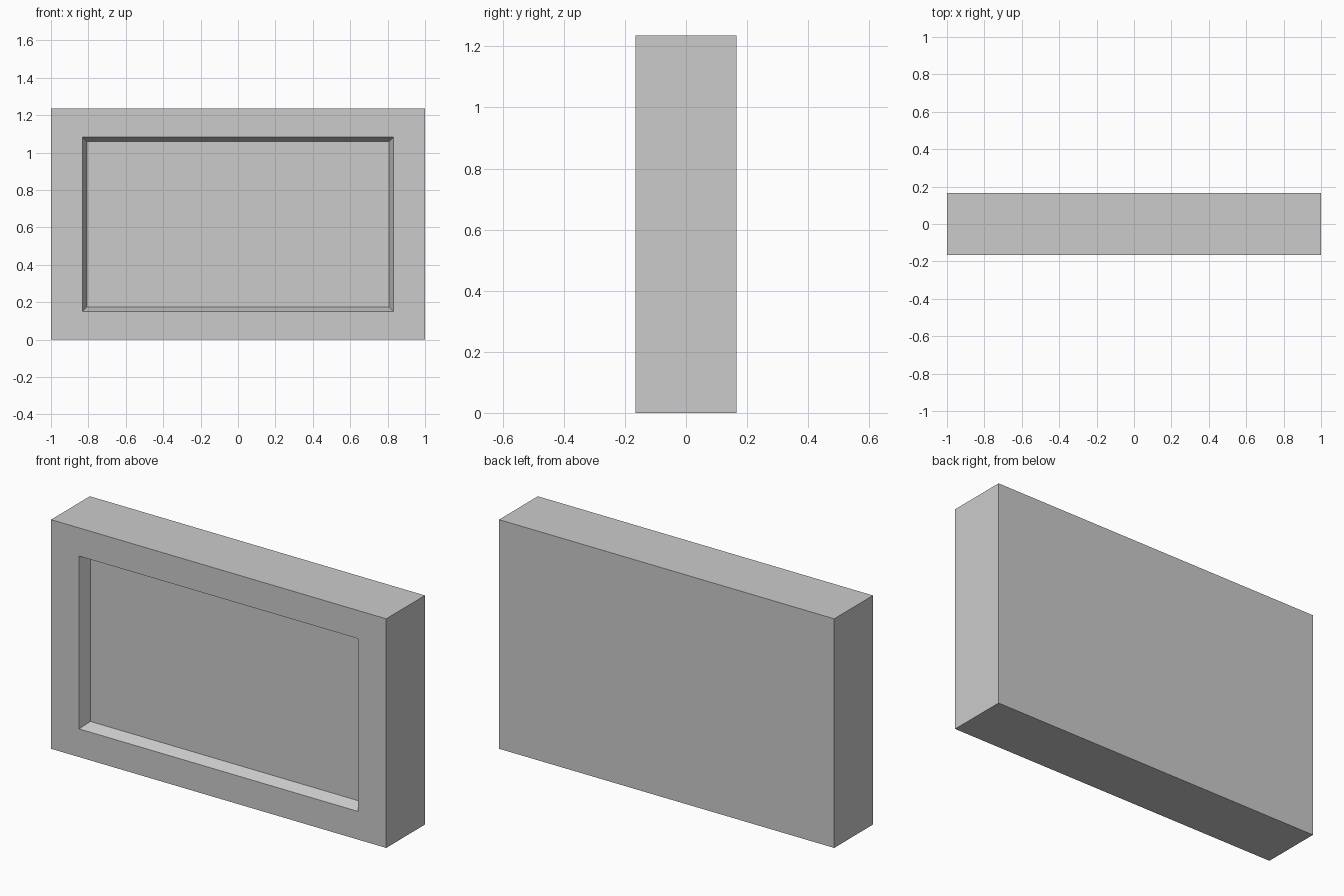
import bpy
import bmesh

WIDTH, DEPTH, HEIGHT = 2.0, 0.33, 1.236
RIM_X, RIM_Z = 0.168, 0.152      # border around the recess
TAPER, RECESS = 0.024, 0.06      # sloped recess walls

cube = bpy.data.objects.get("Cube")
if cube:
    bpy.data.objects.remove(cube, do_unlink=True)

grey = bpy.data.materials.new("plain_grey")
grey.use_nodes = True
colour = (0.6, 0.6, 0.6, 1.0)
grey.diffuse_color = colour
grey.node_tree.nodes["Principled BSDF"].inputs["Base Color"].default_value = colour

# Solid slab standing on the ground
bm = bmesh.new()
bmesh.ops.create_cube(bm, size=1.0)
for v in bm.verts:
    v.co.x *= WIDTH
    v.co.y *= DEPTH
    v.co.z = (v.co.z + 0.5) * HEIGHT
bm.normal_update()
front = min(bm.faces, key=lambda f: f.normal.y)


def inset_front(half_x, margin_z, y):
    """Inset the front panel, then move its corners to the given rectangle."""
    bmesh.ops.inset_region(bm, faces=[front], thickness=0.01)
    for v in front.verts:
        v.co.x = half_x if v.co.x > 0 else -half_x
        v.co.z = HEIGHT - margin_z if v.co.z > HEIGHT / 2 else margin_z
        v.co.y = y


# Flat border, then the tapered recess with its back panel
inset_front(WIDTH / 2 - RIM_X, RIM_Z, -DEPTH / 2)
inset_front(WIDTH / 2 - RIM_X - TAPER, RIM_Z + TAPER, -DEPTH / 2 + RECESS)

mesh = bpy.data.meshes.new("recessed_frame")
bm.to_mesh(mesh)
bm.free()
mesh.materials.append(grey)
frame = bpy.data.objects.new("recessed_frame", mesh)
bpy.context.collection.objects.link(frame)
